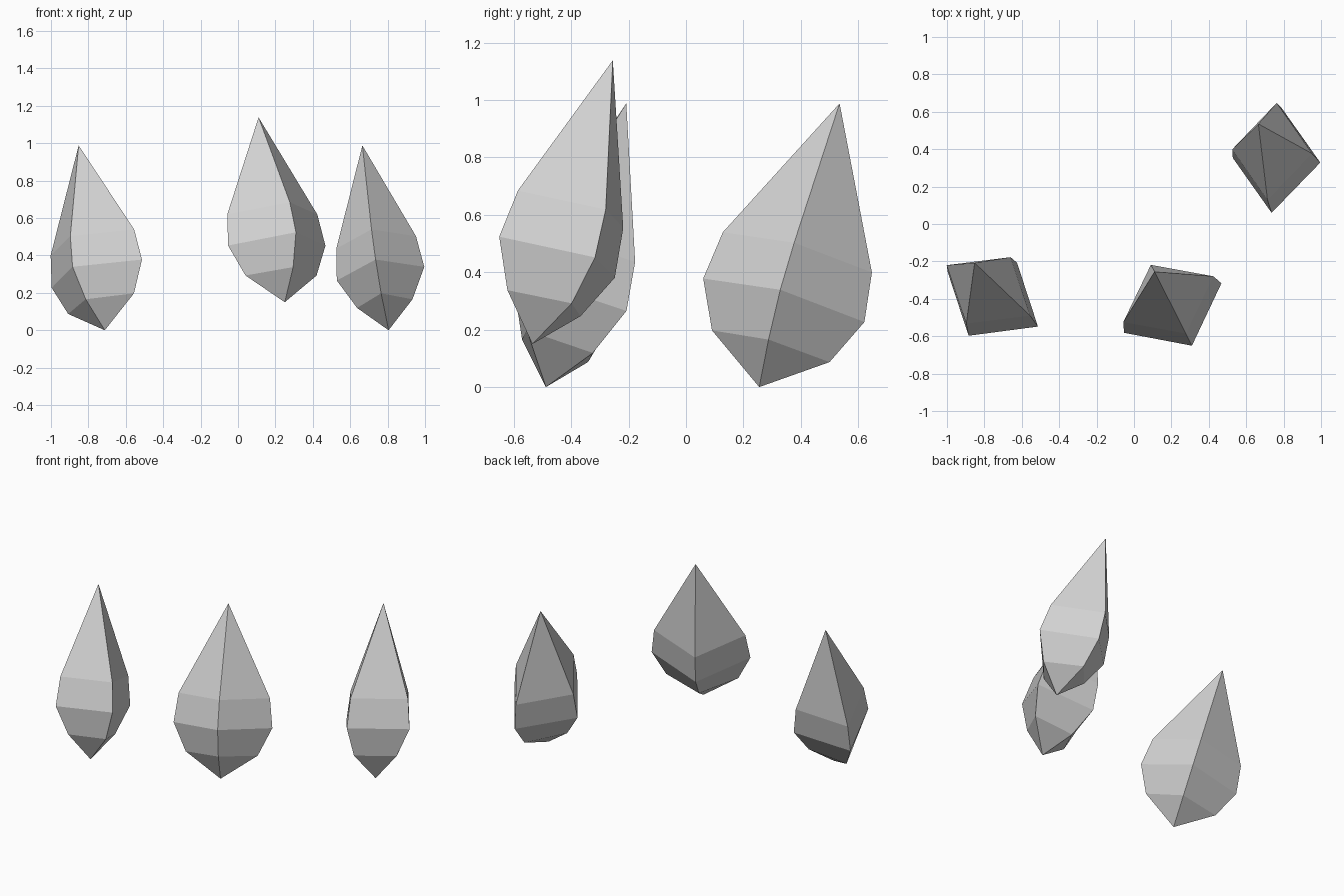
import bpy, bmesh
from mathutils import Vector, Matrix

cube = bpy.data.objects.get("Cube")
if cube:
    bpy.data.objects.remove(cube, do_unlink=True)

# Single pale grey colour
grey = bpy.data.materials.new("pale_grey")
grey.use_nodes = True
colour = (0.64, 0.64, 0.64, 1)
grey.diffuse_color = colour
grey.node_tree.nodes["Principled BSDF"].inputs["Base Color"].default_value = colour

# All drops share one lean, from bottom point to tip
LEAN = Vector((-0.14, 0.28, 0.988))
# Rings: fraction along the axis, long radius, short radius
RINGS = [(0.144, 0.213, 0.15), (0.306, 0.292, 0.237), (0.475, 0.27, 0.216)]


def drop_mesh():
    """Four-sided faceted teardrop standing on its bottom point."""
    bm = bmesh.new()
    length = LEAN.length
    bottom = bm.verts.new((0, 0, 0))
    tip = bm.verts.new((0, 0, length))
    rings = [[bm.verts.new((x, y, t * length))
              for x, y in ((a, 0), (0, b), (-a, 0), (0, -b))]
             for t, a, b in RINGS]
    for i in range(4):
        j = (i + 1) % 4
        bm.faces.new((bottom, rings[0][j], rings[0][i]))
        for low, high in zip(rings, rings[1:]):
            bm.faces.new((low[i], low[j], high[j], high[i]))
        bm.faces.new((rings[-1][i], rings[-1][j], tip))
    bmesh.ops.recalc_face_normals(bm, faces=bm.faces)
    mesh = bpy.data.meshes.new("drop")
    bm.to_mesh(mesh)
    bm.free()
    mesh.materials.append(grey)
    return mesh


def place_drop(name, mesh, bottom, heading):
    """Lean the drop and turn its long section towards the heading."""
    axis = LEAN.normalized()
    wide = Vector(heading)
    wide = (wide - axis * wide.dot(axis)).normalized()
    turn = Matrix((wide, axis.cross(wide), axis)).transposed()
    obj = bpy.data.objects.new(name, mesh)
    obj.matrix_world = Matrix.Translation(bottom) @ turn.to_4x4()
    bpy.context.collection.objects.link(obj)


# The three drops
mesh = drop_mesh()
place_drop("right_drop", mesh, (-0.712, -0.488, 0), (0.236, -0.143, 0.073))
place_drop("middle_drop", mesh, (0.25, -0.535, 0.15), (0.263, 0.134, 0))
place_drop("left_drop", mesh, (0.805, 0.255, 0), (-0.027, -0.28, 0.078))
